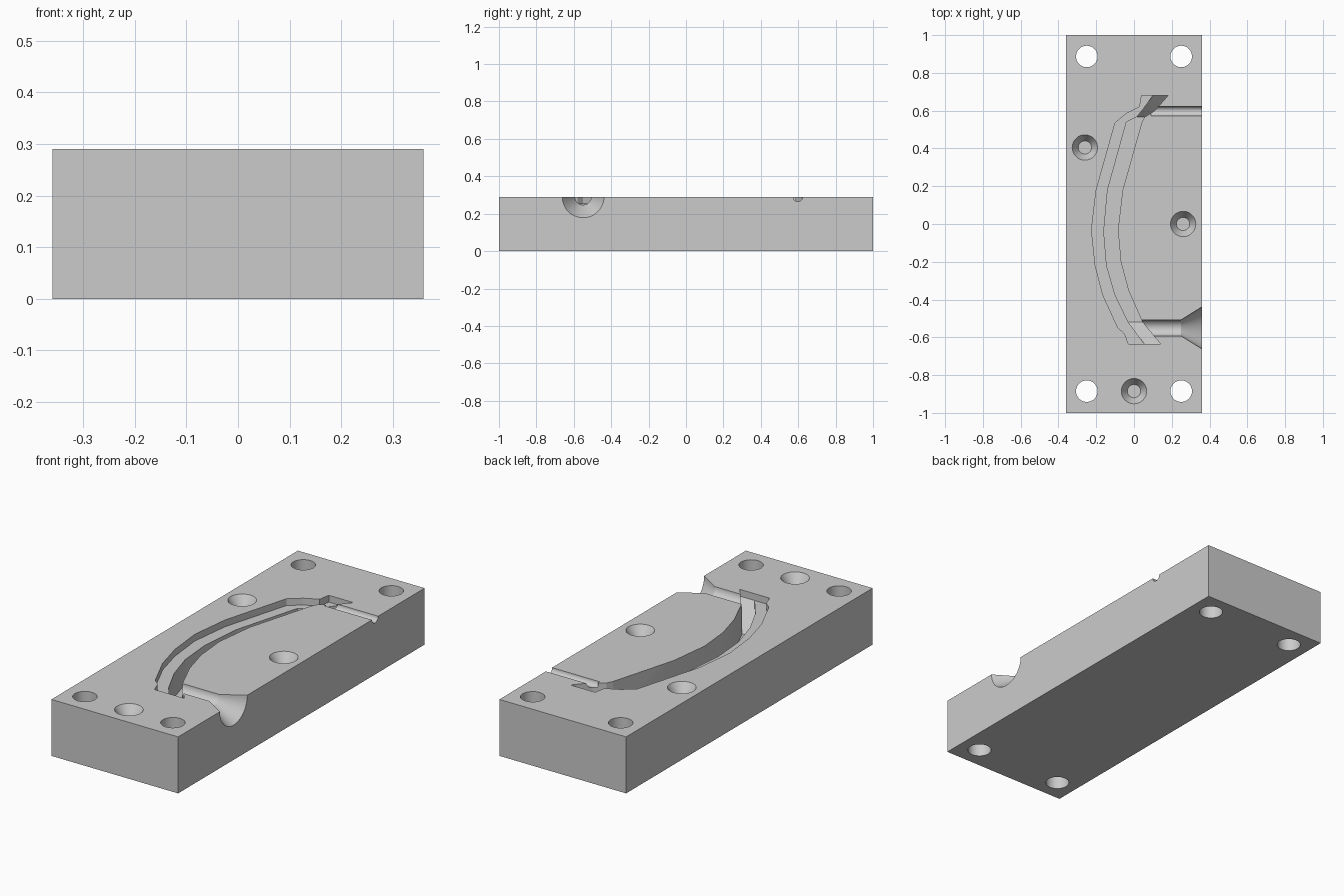
import bpy, bmesh, math
from mathutils import Matrix, Vector

cube = bpy.data.objects.get("Cube")
if cube:
    bpy.data.objects.remove(cube, do_unlink=True)

TOP, ABOVE = 0.29, 0.35

grey = bpy.data.materials.new("plain grey")
grey.use_nodes = True
grey.diffuse_color = (0.6, 0.6, 0.6, 1)
grey.node_tree.nodes["Principled BSDF"].inputs["Base Color"].default_value = (0.6, 0.6, 0.6, 1)


def add_object(name, bm):
    bmesh.ops.recalc_face_normals(bm, faces=bm.faces)
    mesh = bpy.data.meshes.new(name)
    bm.to_mesh(mesh)
    bm.free()
    mesh.materials.append(grey)
    obj = bpy.data.objects.new(name, mesh)
    bpy.context.collection.objects.link(obj)
    return obj


# Rectangular mould block
bm = bmesh.new()
bmesh.ops.create_cube(bm, size=1)
bmesh.ops.scale(bm, vec=(0.72, 2, TOP), verts=bm.verts)
bmesh.ops.translate(bm, vec=(0, 0, TOP / 2), verts=bm.verts)
block = add_object("mould_half", bm)


def carve(name, bm):
    cutter = add_object(name, bm)
    cutter.hide_render = True
    mod = block.modifiers.new(name, "BOOLEAN")
    mod.operation, mod.solver, mod.object = "DIFFERENCE", "EXACT", cutter
    bpy.context.view_layer.objects.active = block
    bpy.ops.object.modifier_apply(modifier=name)
    bpy.data.objects.remove(cutter, do_unlink=True)


def carve_round(name, start, end, r1, r2):
    """Cut a cylinder or cone running from start to end."""
    start, end = Vector(start), Vector(end)
    axis = end - start
    turn = axis.to_track_quat("Z", "Y").to_matrix().to_4x4()
    bm = bmesh.new()
    bmesh.ops.create_cone(bm, cap_ends=True, segments=48, radius1=r1, radius2=r2,
                          depth=axis.length,
                          matrix=Matrix.Translation((start + end) / 2) @ turn)
    carve(name, bm)


def carve_strip(name, left, right, depths):
    """Cut a trench between two edge lines, with a depth at each station."""
    bm = bmesh.new()
    rings = []
    for (lx, ly), (rx, ry), d in zip(left, right, depths):
        corners = [(lx, ly, ABOVE), (rx, ry, ABOVE), (rx, ry, TOP - d), (lx, ly, TOP - d)]
        rings.append([bm.verts.new(c) for c in corners])
    for a, b in zip(rings, rings[1:]):
        for i in range(4):
            j = (i + 1) % 4
            bm.faces.new((a[i], a[j], b[j], b[i]))
    bm.faces.new(rings[0])
    bm.faces.new(rings[-1])
    bmesh.ops.recalc_face_normals(bm, faces=bm.faces)
    bmesh.ops.triangulate(bm, faces=bm.faces)
    carve(name, bm)


# Edge lines of the curved cavity, from the back end to the front end
outer = [(0.04, 0.68), (0.03, 0.62), (-0.04, 0.585), (-0.1, 0.535), (-0.2, 0.18),
         (-0.225, -0.03), (-0.205, -0.22), (-0.165, -0.375), (-0.085, -0.55),
         (-0.05, -0.58), (-0.03, -0.635)]
middle = [(0.1, 0.68), (0.05, 0.61), (0.015, 0.567), (-0.04, 0.54), (-0.14, 0.18),
          (-0.16, -0.04), (-0.145, -0.22), (-0.1, -0.375), (-0.03, -0.52), (0.055, -0.635)]
inner = [(0.18, 0.68), (0.11, 0.6), (0.055, 0.565), (0.04, 0.535), (-0.06, 0.18),
         (-0.085, -0.03), (-0.07, -0.2), (-0.03, -0.35), (0.045, -0.52), (0.14, -0.635)]
overlap = [((a[0] + b[0]) / 2, (a[1] + b[1]) / 2) for a, b in zip(middle, inner)]
overlap.insert(-1, (0.045, -0.57))

# Shallow ledge, then the deep channel with a ramp at each end
LEDGE, DEEP = 0.035, 0.16
carve_strip("shallow_ledge", outer, overlap, [LEDGE] * len(outer))
carve_strip("deep_channel", middle, inner, [LEDGE, 0.11] + [DEEP] * 7 + [LEDGE])

# Pouring funnel and air vent, open on the left side
carve_round("pouring_neck", (0.04, -0.55, TOP), (0.27, -0.55, TOP), 0.043, 0.043)
carve_round("pouring_funnel", (0.25, -0.55, TOP), (0.38, -0.55, TOP), 0.043, 0.124)
carve_round("air_vent", (0.09, 0.598, TOP), (0.38, 0.598, TOP), 0.025, 0.025)

# Bolt holes right through the corners
for x in (-0.25, 0.25):
    for y in (-0.885, 0.887):
        carve_round("bolt_hole", (x, y, -0.1), (x, y, ABOVE), 0.057, 0.057)

# Tapered locating sockets
for x, y in ((-0.26, 0.405), (0.26, 0), (0, -0.885)):
    carve_round("locating_socket", (x, y, TOP - 0.05), (x, y, TOP + 0.05), 0.035, 0.099)

bpy.ops.object.select_all(action="DESELECT")
block.select_set(True)
bpy.context.view_layer.objects.active = block
bpy.ops.object.shade_smooth_by_angle(angle=math.radians(10))
